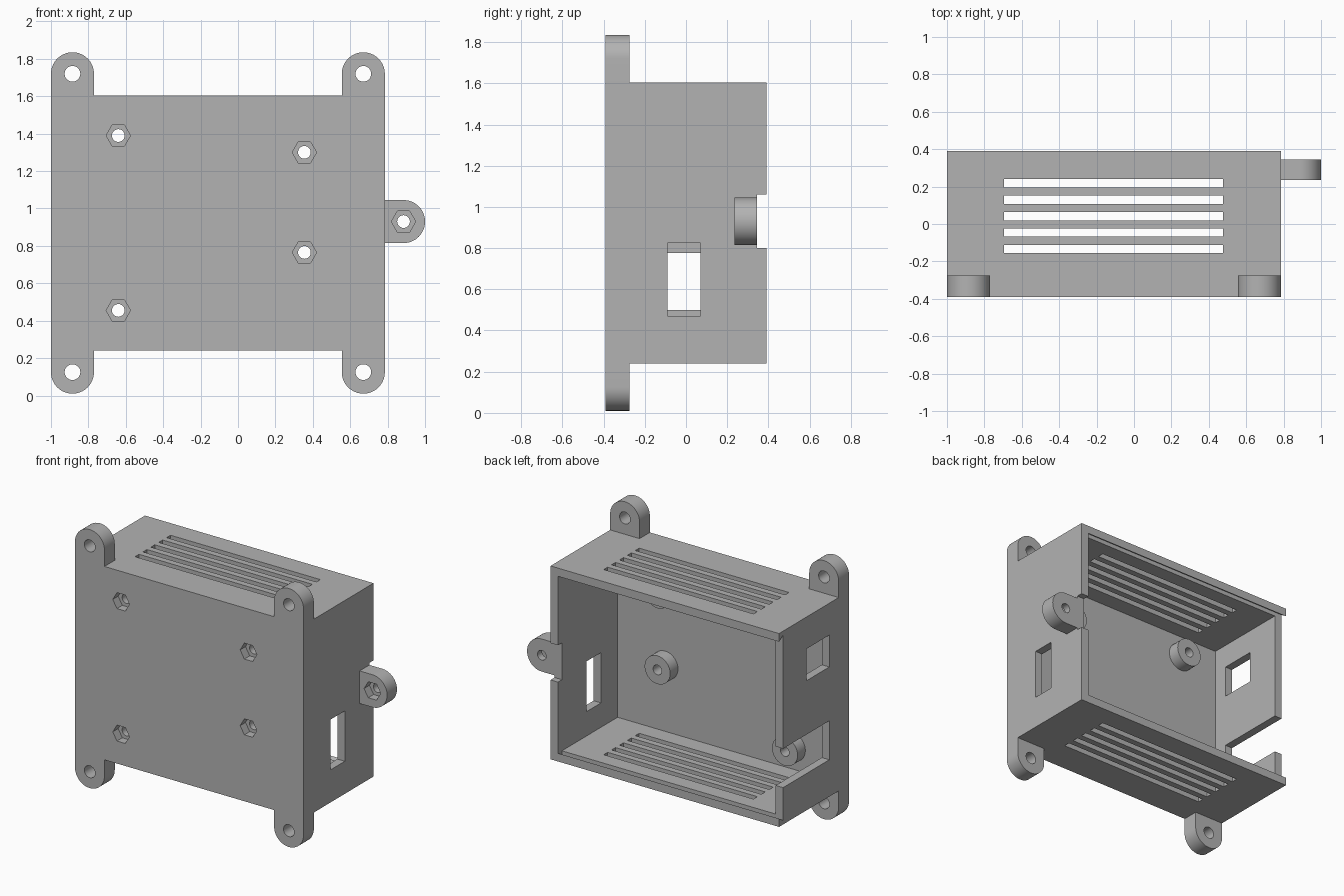
import bpy, bmesh, math
from mathutils import Matrix

cube = bpy.data.objects.get("Cube")
if cube:
    bpy.data.objects.remove(cube, do_unlink=True)

grey = bpy.data.materials.new("plain grey")
grey.use_nodes = True
colour = (0.45, 0.45, 0.45, 1)
grey.diffuse_color = colour
grey.node_tree.nodes["Principled BSDF"].inputs["Base Color"].default_value = colour


def make(name, bm):
    bmesh.ops.recalc_face_normals(bm, faces=bm.faces)
    mesh = bpy.data.meshes.new(name)
    bm.to_mesh(mesh)
    bm.free()
    mesh.materials.append(grey)
    ob = bpy.data.objects.new(name, mesh)
    bpy.context.scene.collection.objects.link(ob)
    return ob


def prism(name, points, axis, lo, hi):
    """Extrude a profile along x (profile y, z) or along y (profile x, z)."""
    bm = bmesh.new()
    place = (lambda a, b, t: (t, a, b)) if axis == "x" else (lambda a, b, t: (a, t, b))
    ends = [[bm.verts.new(place(a, b, t)) for a, b in points] for t in (lo, hi)]
    for ring in ends:
        bm.faces.new(ring)
    n = len(points)
    for i in range(n):
        j = (i + 1) % n
        bm.faces.new((ends[0][i], ends[0][j], ends[1][j], ends[1][i]))
    return make(name, bm)


def box(name, x, y, z):
    return prism(name, [(x[0], z[0]), (x[1], z[0]), (x[1], z[1]), (x[0], z[1])], "y", *y)


def arc(cx, cz, r, start, sweep, n):
    return [(cx + r * math.cos(math.radians(start + sweep * i / n)),
             cz + r * math.sin(math.radians(start + sweep * i / n))) for i in range(n + 1)]


def rod(name, x, z, r, y0, y1, n=32):
    return prism(name, arc(x, z, r, 0, 360, n)[:-1], "y", y0, y1)


def combine(target, tool, operation="DIFFERENCE"):
    """Apply a boolean and discard the tool."""
    mod = target.modifiers.new("shape", "BOOLEAN")
    mod.operation, mod.solver, mod.object = operation, "EXACT", tool
    tool.hide_render = True
    graph = bpy.context.evaluated_depsgraph_get()
    result = bpy.data.meshes.new_from_object(target.evaluated_get(graph))
    target.modifiers.clear()
    target.data = result
    bpy.data.objects.remove(tool, do_unlink=True)


LEFT, RIGHT, BOTTOM, TOP = -1.0, 0.785, 0.24, 1.605
FRONT, BACK, FLOOR = -0.39, 0.39, -0.275
WALL, LID, R = 0.058, 0.345, 0.115
nuts = [(-0.64, 1.39), (0.355, 1.30), (0.355, 0.765), (-0.64, 0.455)]
straps = (LEFT + R, RIGHT - R)
side_ear = (0.885, 0.93)

# Outer shell with rounded mounting ears
case = box("enclosure_case", (LEFT, RIGHT), (FRONT, BACK), (BOTTOM, TOP))
for x in straps:
    outline = arc(x, TOP + R, R, 0, 180, 32) + arc(x, BOTTOM - R, R, 180, 180, 32)
    combine(case, prism("ear_strap", outline, "y", FRONT, FLOOR), "UNION")

# Hollow interior, open at the back
inner = (LEFT + WALL, RIGHT - WALL)
combine(case, box("cavity", inner, (FLOOR, BACK + 0.1), (BOTTOM + WALL, TOP - WALL)))

# Dovetail channel for a sliding lid, open on the right side
low, high, under = BOTTOM + WALL, TOP - WALL, 0.03
channel = [(LID, low - under), (BACK, low), (BACK + 0.05, low),
           (BACK + 0.05, high), (BACK, high), (LID, high + under)]
combine(case, prism("lid_channel", channel, "x", LEFT - 0.1, inner[1]))

# Latch notch and side ear
combine(case, box("latch_notch", (RIGHT - 0.1, RIGHT + 0.1), (LID, BACK + 0.1), (0.80, 1.06)))
outline = arc(*side_ear, R, -90, 180, 32) + [(RIGHT - 0.03, 0.93 + R), (RIGHT - 0.03, 0.93 - R)]
combine(case, prism("side_ear", outline, "y", 0.235, LID), "UNION")

# Side wall openings
combine(case, box("left_window", (RIGHT - 0.1, RIGHT + 0.1), (-0.09, 0.07), (0.47, 0.825)))
combine(case, box("right_window", (LEFT - 0.1, LEFT + 0.1), (-0.17, 0.085), (1.155, 1.38)))
combine(case, box("right_notch", (LEFT - 0.1, LEFT + 0.1), (-0.17, BACK + 0.1), (0.50, 0.775)))

# Vent slots through top and bottom
for i in range(5):
    y = 0.042 + (i - 2) * 0.088
    combine(case, box("vent", (-0.695, 0.475), (y - 0.022, y + 0.022), (0, 2)))

# Standoffs with screw holes and hexagonal nut pockets
for x, z in nuts:
    combine(case, rod("standoff", x, z, 0.1, FLOOR - 0.03, FLOOR + 0.087), "UNION")
for (x, z), y in [(p, FRONT) for p in nuts] + [(side_ear, 0.235)]:
    combine(case, rod("screw_hole", x, z, 0.034, y - 0.05, y + 0.3, 24))
    combine(case, rod("nut_pocket", x, z, 0.065, y - 0.05, y + 0.06, 6))

# Mounting holes in the corner ears
for x in straps:
    for z in (TOP + R, BOTTOM - R):
        combine(case, rod("mount_hole", x, z, 0.042, FRONT - 0.1, FLOOR + 0.1))

# Smooth curved walls, keep edges crisp
bpy.ops.object.select_all(action="DESELECT")
case.select_set(True)
bpy.context.view_layer.objects.active = case
bpy.ops.object.shade_smooth_by_angle(angle=math.radians(30))
